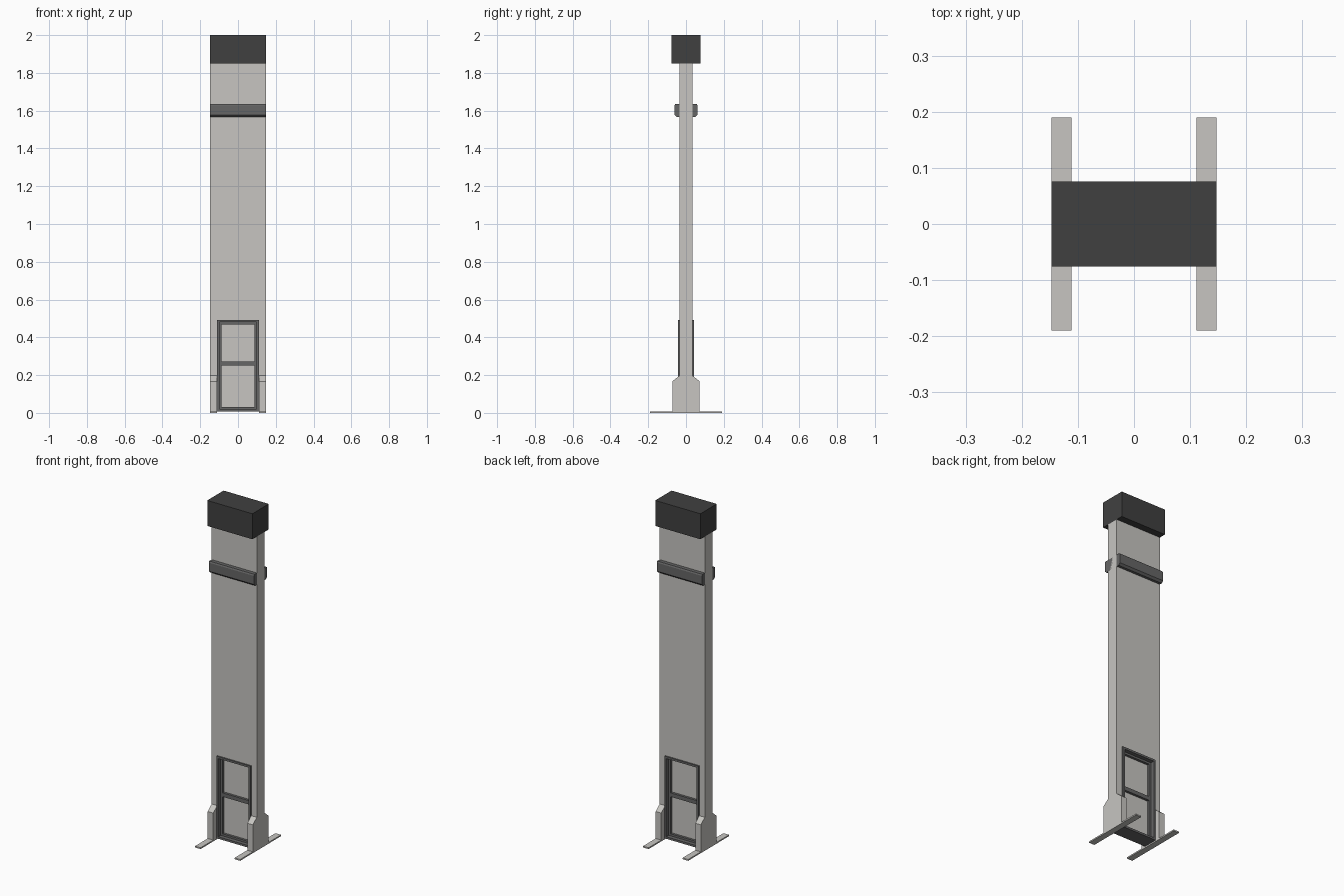
import bpy

if "Cube" in bpy.data.objects:
    bpy.data.objects.remove(bpy.data.objects["Cube"])


def material(name, r, g, b):
    m = bpy.data.materials.new(name)
    m.diffuse_color = (r, g, b, 1)
    m.use_nodes = True
    m.node_tree.nodes["Principled BSDF"].inputs["Base Color"].default_value = m.diffuse_color
    return m


PALE = material("pale_grey", 0.57, 0.56, 0.535)
MID = material("mid_grey", 0.133, 0.133, 0.133)
DARK = material("dark_grey", 0.051, 0.051, 0.051)


def prism(name, profile, x0, x1, mat):
    """Extrude a (y, z) outline along x."""
    n = len(profile)
    verts = [(x, y, z) for x in (x0, x1) for y, z in profile]
    faces = [list(range(n))[::-1], list(range(n, 2 * n))]
    faces += [(i, (i + 1) % n, (i + 1) % n + n, i + n) for i in range(n)]
    me = bpy.data.meshes.new(name)
    me.from_pydata(verts, [], faces)
    me.materials.append(mat)
    ob = bpy.data.objects.new(name, me)
    bpy.context.collection.objects.link(ob)
    return ob


def box(name, x0, x1, half_depth, z0, z1, mat):
    d = half_depth
    return prism(name, [(-d, z0), (d, z0), (d, z1), (-d, z1)], x0, x1, mat)


def frame(name, outer, width, half_depth, z0, z1, mat):
    """Rectangular frame from two jambs, a sill and a head."""
    inner = outer - width
    for side, a, b in (("left", -outer, -inner), ("right", inner, outer)):
        box(f"{name}_{side}_jamb", a, b, half_depth, z0, z1, mat)
    box(f"{name}_sill", -inner, inner, half_depth, z0, z0 + width, mat)
    box(f"{name}_head", -inner, inner, half_depth, z1 - width, z1, mat)


W = 0.147      # half width of the sign
D = 0.035      # half depth of the column
OPEN = 0.111   # half width of the framed opening
TOP = 0.492    # top of the framed opening
BASE = 0.008   # underside of the column

# Column above the opening, dark cap and band
box("column", -W, W, D, TOP, 1.85, PALE)
box("cap", -W, W, 0.076, 1.85, 2.0, DARK)
prism("band", [(-0.05, 1.567), (0.05, 1.567), (0.061, 1.578), (0.061, 1.628),
               (0.057, 1.636), (-0.057, 1.636), (-0.061, 1.628), (-0.061, 1.578)],
      -W, W, MID)

# Side posts with flared supports, and long flat feet
support = [(-0.072, BASE), (0.072, BASE), (0.072, 0.167), (D, 0.197), (D, TOP),
           (-D, TOP), (-D, 0.197), (-0.072, 0.167)]
for side, a, b in (("left", -W, -OPEN), ("right", OPEN, W)):
    prism(f"{side}_post", support, a, b, PALE)
    box(f"{side}_foot", a, b, 0.19, 0, BASE, PALE)

# Stepped opening frame, crossbar and recessed panel
frame("outer_frame", OPEN, 0.012, 0.043, BASE, TOP, MID)
frame("inner_frame", OPEN - 0.012, 0.012, 0.02, BASE + 0.012, TOP - 0.012, MID)
box("crossbar", -0.087, 0.087, 0.02, 0.25, 0.273, MID)
box("panel", -0.09, 0.09, 0.006, 0.03, 0.47, PALE)
